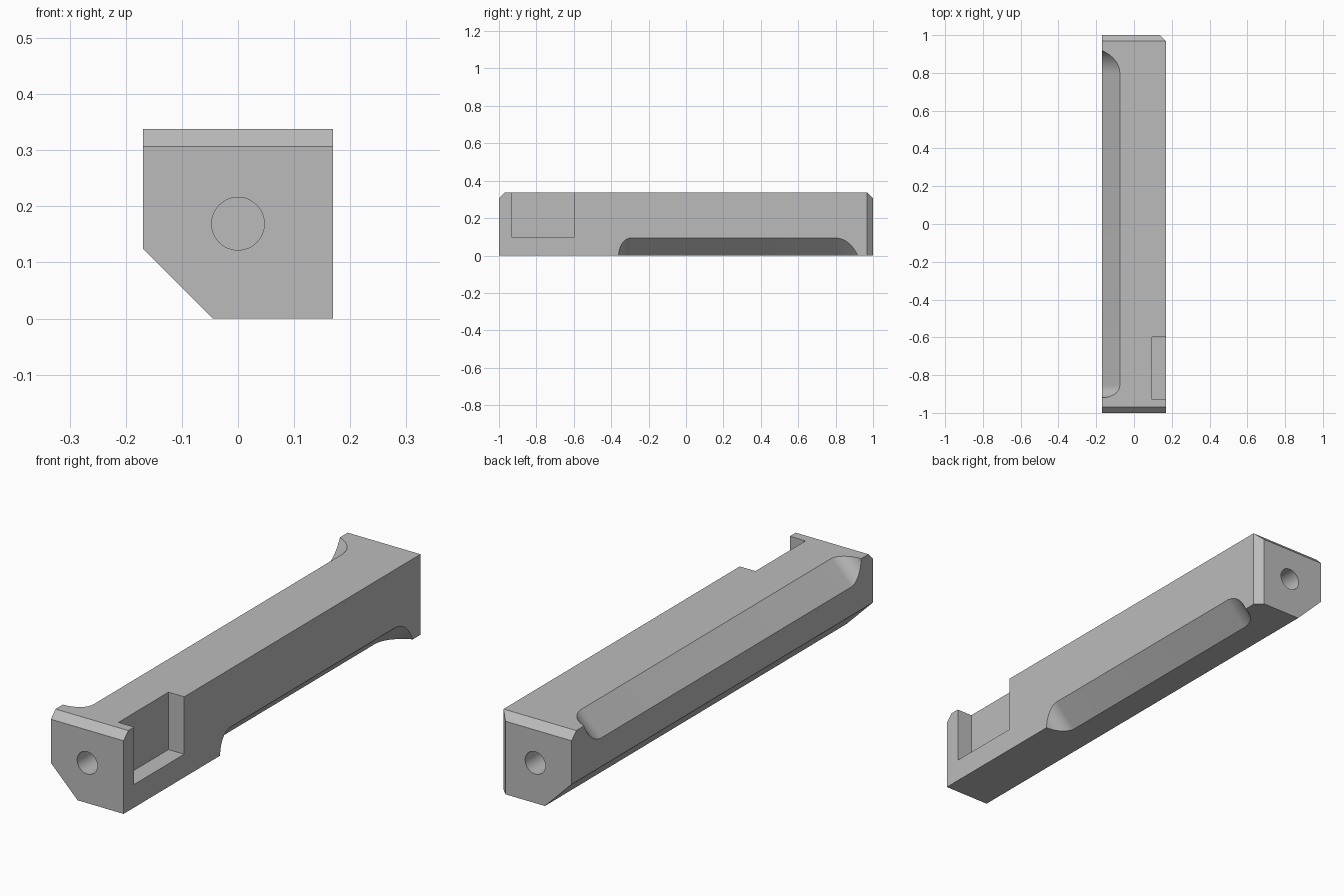
import bpy, bmesh, math
from mathutils import Vector

old = bpy.data.objects.get("Cube")
if old:
    bpy.data.objects.remove(old, do_unlink=True)

HALF, TOP = 0.169, 0.338      # half width and height of the bar
CHAMFER = 0.031               # small end chamfers
GROOVE = 0.094                # groove width on each face
X, Y, Z = Vector((1, 0, 0)), Vector((0, 1, 0)), Vector((0, 0, 1))

grey = bpy.data.materials.new("plain grey")
grey.use_nodes = True
colour = (0.5, 0.5, 0.5, 1)
grey.diffuse_color = colour
grey.node_tree.nodes["Principled BSDF"].inputs["Base Color"].default_value = colour


def prism(name, profile, origin, u, v, sweep):
    """Extrude a profile drawn on axes u, v along the sweep vector."""
    bm = bmesh.new()
    face = bm.faces.new([bm.verts.new(origin + u * a + v * b) for a, b in profile])
    grown = bmesh.ops.extrude_face_region(bm, geom=[face], use_keep_orig=True)
    verts = [g for g in grown["geom"] if isinstance(g, bmesh.types.BMVert)]
    bmesh.ops.translate(bm, verts=verts, vec=sweep)
    bmesh.ops.recalc_face_normals(bm, faces=bm.faces)
    mesh = bpy.data.meshes.new(name)
    bm.to_mesh(mesh)
    bm.free()
    mesh.materials.append(grey)
    obj = bpy.data.objects.new(name, mesh)
    bpy.context.collection.objects.link(obj)
    return obj


def slice_off(obj, point, normal):
    """Cut away everything past a plane and close the opening."""
    bm = bmesh.new()
    bm.from_mesh(obj.data)
    geom = bm.verts[:] + bm.edges[:] + bm.faces[:]
    cut = bmesh.ops.bisect_plane(bm, geom=geom, plane_co=point, plane_no=normal, clear_outer=True)
    edges = [g for g in cut["geom_cut"] if isinstance(g, bmesh.types.BMEdge)]
    bmesh.ops.contextual_create(bm, geom=edges)
    bmesh.ops.recalc_face_normals(bm, faces=bm.faces)
    bm.to_mesh(obj.data)
    bm.free()


def carve(obj, cutter):
    """Subtract a cutter and discard it."""
    cutter.hide_render = True
    mod = obj.modifiers.new(cutter.name, "BOOLEAN")
    mod.operation, mod.solver, mod.object = "DIFFERENCE", "EXACT", cutter
    bpy.context.view_layer.objects.active = obj
    bpy.ops.object.modifier_apply(modifier=mod.name)
    bpy.data.objects.remove(cutter, do_unlink=True)


def groove(name, corner, inward, start, end):
    """Diagonal edge groove: round run-out at the start, long sweep at the end."""
    depth, run, steps = GROOVE / math.sqrt(2), 0.12, 12
    angle = 2 * math.atan(depth / run)
    radius = run / math.sin(angle)
    profile = [(start, -0.05)]
    for i in range(steps + 1):
        a = math.pi / 2 * i / steps
        profile.append((start + depth * (1 - math.cos(a)), depth * math.sin(a)))
    for i in range(steps + 1):
        a = angle * i / steps
        profile.append((end - run + radius * math.sin(a), depth - radius * (1 - math.cos(a))))
    profile.append((end, -0.05))
    along = inward.cross(Y)
    return prism(name, profile, corner - along * 0.2, Y, inward, along * 0.4)


# Bar with one lower edge cut off along its whole length
section = [(-HALF, TOP), (-HALF, 0.124), (-0.045, 0), (HALF, 0), (HALF, TOP)]
bar = prism("bar", section, -Y, X, Z, Y * 2)

# End chamfers: both top end edges and one upright back edge
slice_off(bar, Vector((0, -1 + CHAMFER, TOP)), Z - Y)
slice_off(bar, Vector((0, 1 - CHAMFER, TOP)), Z + Y)
slice_off(bar, Vector((HALF, 1 - CHAMFER, 0)), X + Y)

# Pocket open at the top and side
pocket = [(0.096, 0.097), (0.3, 0.097), (0.3, 0.5), (0.096, 0.5)]
carve(bar, prism("pocket_cutter", pocket, Y * -0.93, X, Z, Y * 0.332))

# Edge grooves
carve(bar, groove("top_groove", Vector((-HALF, 0, TOP)), (X - Z).normalized(), -0.92, 0.918))
carve(bar, groove("bottom_groove", Vector((HALF, 0, 0)), (Z - X).normalized(), -0.36, 0.918))

# Blind hole in each end
turns = [2 * math.pi * i / 48 for i in range(48)]
circle = [(0.047 * math.cos(a), 0.047 * math.sin(a)) for a in turns]
for side in (-1, 1):
    carve(bar, prism("hole_cutter", circle, Vector((0, side * 1.1, TOP / 2)), X, Z, Y * side * -0.35))

bpy.ops.object.select_all(action="DESELECT")
bar.select_set(True)
bpy.context.view_layer.objects.active = bar
bpy.ops.object.shade_smooth_by_angle(angle=math.radians(25))
